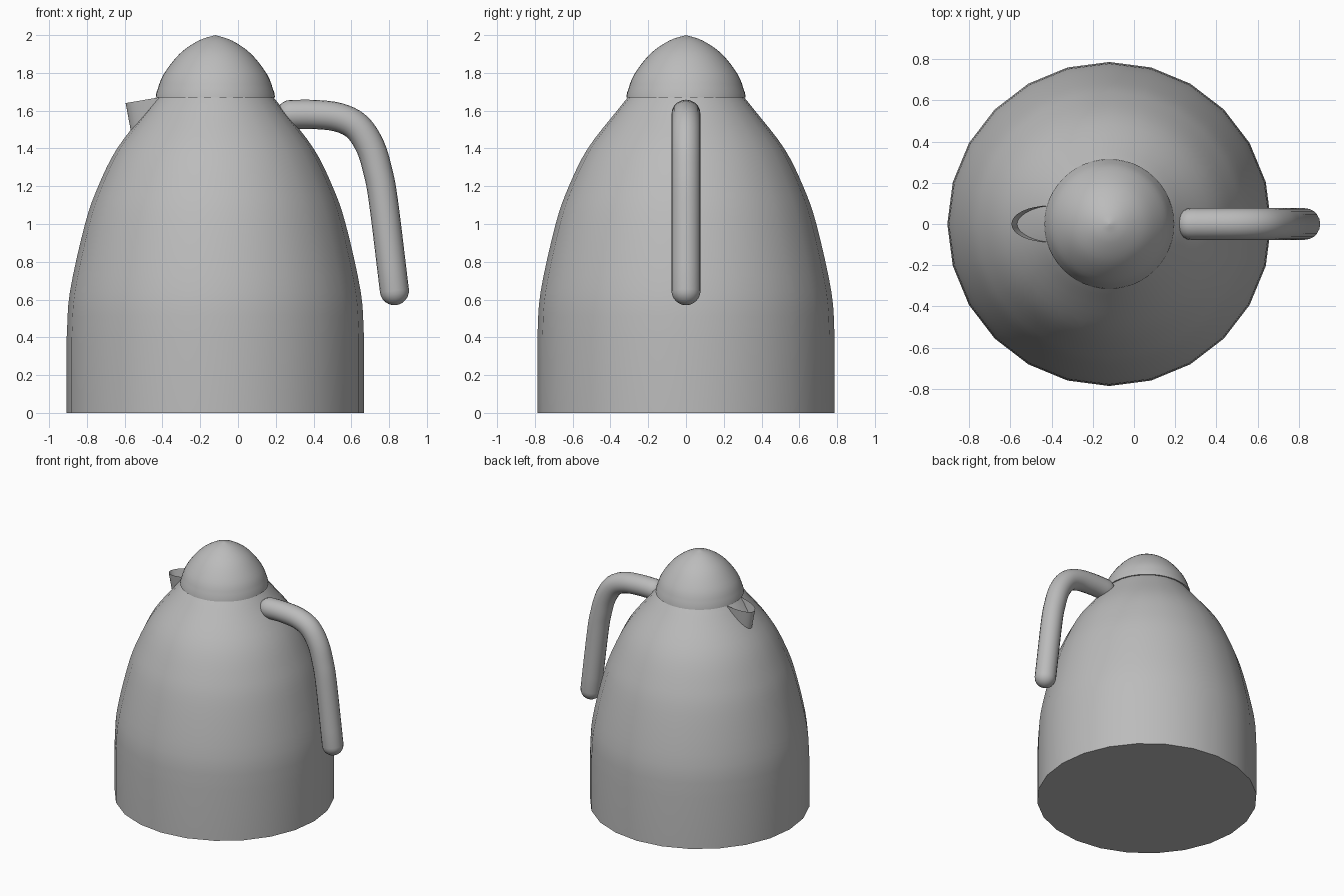
import bpy, bmesh, math
from mathutils import Vector

if "Cube" in bpy.data.objects:
    bpy.data.objects.remove(bpy.data.objects["Cube"], do_unlink=True)

AXIS_X = -0.12
TAU = math.tau

steel = bpy.data.materials.new("brushed grey")
steel.use_nodes = True
GREY = (0.5, 0.5, 0.5, 1)
steel.diffuse_color = GREY
steel.node_tree.nodes["Principled BSDF"].inputs["Base Color"].default_value = GREY


def smooth_curve(points, steps):
    """Catmull-Rom samples through the points."""
    pts = [Vector(p) for p in points]
    pts = [2 * pts[0] - pts[1]] + pts + [2 * pts[-1] - pts[-2]]
    out = []
    for a, b, c, d in zip(pts, pts[1:], pts[2:], pts[3:]):
        for i in range(steps):
            t = i / steps
            out.append(0.5 * (2 * b + (c - a) * t + (2 * a - 5 * b + 4 * c - d) * t**2
                              + (3 * b - a - 3 * c + d) * t**3))
    return out + [pts[-2]]


def loft(name, rings, closed=True, caps=True):
    """Skin a list of vertex rings into one smooth object."""
    bm = bmesh.new()
    loops = [[bm.verts.new(p) for p in ring] for ring in rings]
    n = len(loops[0])
    for lo, hi in zip(loops, loops[1:]):
        for i in range(n if closed else n - 1):
            j = (i + 1) % n
            bm.faces.new((lo[i], lo[j], hi[j], hi[i]))
    if caps:
        bm.faces.new(loops[0][::-1])
        bm.faces.new(loops[-1])
        bmesh.ops.remove_doubles(bm, verts=bm.verts, dist=0.0001)
        bmesh.ops.recalc_face_normals(bm, faces=bm.faces)
    mesh = bpy.data.meshes.new(name)
    bm.to_mesh(mesh)
    bm.free()
    obj = bpy.data.objects.new(name, mesh)
    bpy.context.collection.objects.link(obj)
    mesh.materials.append(steel)
    bpy.ops.object.select_all(action='DESELECT')
    obj.select_set(True)
    bpy.context.view_layer.objects.active = obj
    bpy.ops.object.shade_smooth_by_angle(angle=math.radians(40))
    return obj


def lathe(name, profile, sides):
    return loft(name, [[(AXIS_X + r * math.cos(TAU * i / sides), r * math.sin(TAU * i / sides), z)
                        for i in range(sides)] for r, z in profile])


# Body: straight foot, then an ogive shoulder
shoulder = smooth_curve([(0.787, 0.4), (0.77, 0.64), (0.69, 1.0), (0.62, 1.2),
                         (0.52, 1.4), (0.365, 1.6), (0.308, 1.67)], 4)
lathe("body", [(0.787, 0)] + [tuple(p) for p in shoulder], 24)

# Lid: slightly pointed dome with a short rim
dome = smooth_curve([(0.312, 1.695), (0.275, 1.79), (0.19, 1.9), (0.09, 1.97), (0.0005, 2.0)], 4)
lathe("lid", [(0.316, 1.67)] + [tuple(p) for p in dome], 48)

# Handle: round tube with hemispherical ends
TUBE = 0.077
path = smooth_curve([(0.28, 1.58), (0.4, 1.58), (0.53, 1.565), (0.63, 1.515), (0.70, 1.41),
                     (0.74, 1.28), (0.77, 1.12), (0.828, 0.647)], 4)
tangents = [(path[min(i + 1, len(path) - 1)] - path[max(i - 1, 0)]).normalized()
            for i in range(len(path))]
stations = [(p, t, TUBE) for p, t in zip(path, tangents)]
for k in range(1, 7):
    a = math.radians(89.5) * k / 6
    for end, sign in ((0, -1), (-1, 1)):
        s = (path[end] + sign * tangents[end] * TUBE * math.sin(a), tangents[end], TUBE * math.cos(a))
        stations.insert(0 if end == 0 else len(stations), s)
rings = []
for p, t, r in stations:
    ring = []
    for i in range(20):
        c, s = r * math.cos(TAU * i / 20), r * math.sin(TAU * i / 20)
        ring.append((p.x - t.y * c, s, p.y + t.x * c))
    rings.append(ring)
loft("handle", rings)

# Spout: open lip that flares outward and sinks into the shoulder
def lip(tip_x, back_x, half_width, tip_z, back_z):
    ring = []
    for i in range(17):
        a = math.pi * (0.5 + i / 16)
        f = -math.cos(a)
        ring.append((back_x + (tip_x - back_x) * f, half_width * math.sin(a),
                     back_z + (tip_z - back_z) * f))
    return ring


loft("spout", [lip(-0.565, -0.40, 0.07, 1.48, 1.48), lip(-0.595, -0.42, 0.088, 1.64, 1.67)],
     closed=False, caps=False)
